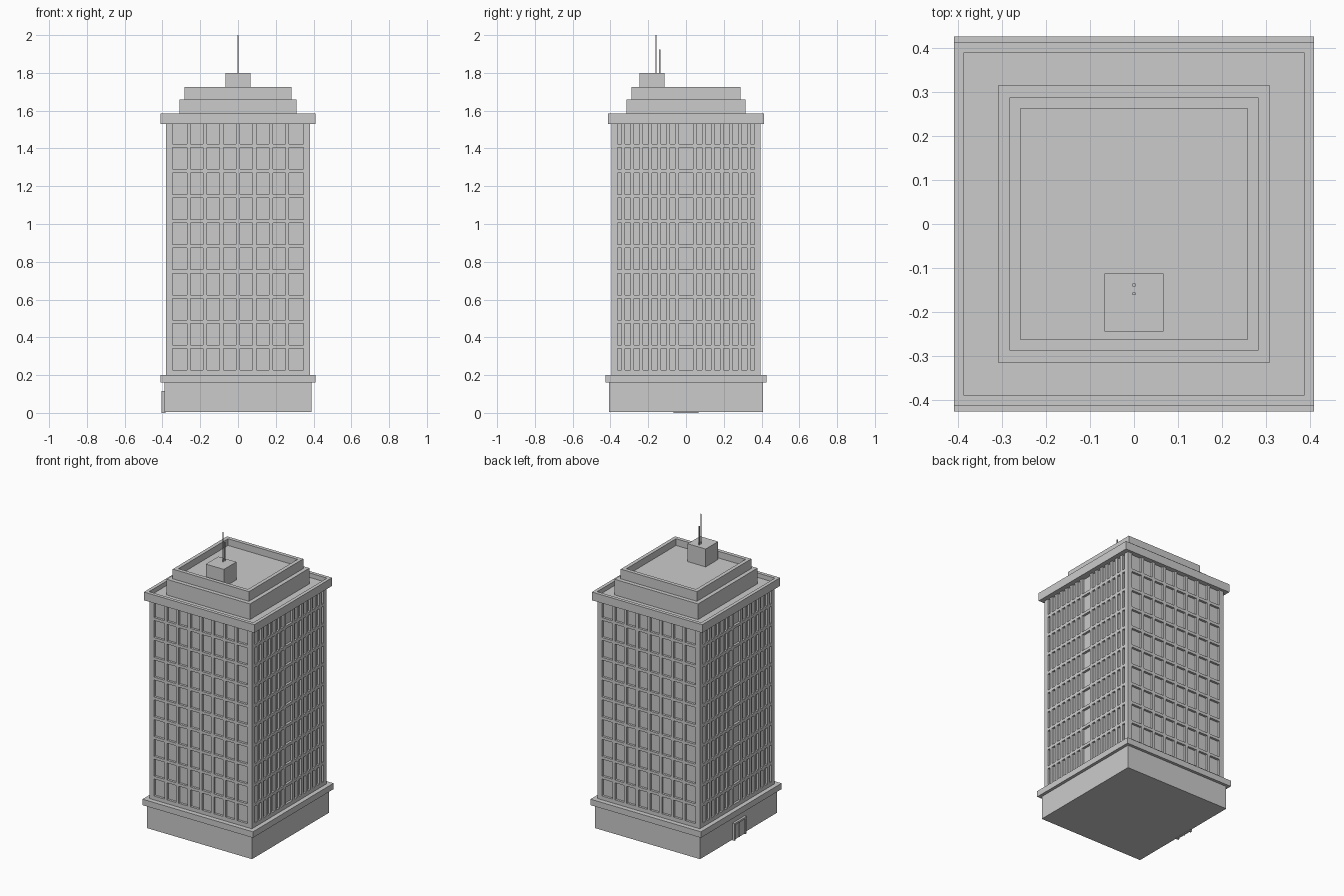
import bpy

if "Cube" in bpy.data.objects:
    bpy.data.objects.remove(bpy.data.objects["Cube"])

def add_mesh(name, verts, faces):
    me = bpy.data.meshes.new(name)
    me.from_pydata(verts, [], faces)
    ob = bpy.data.objects.new(name, me)
    bpy.context.collection.objects.link(ob)
    return ob

def boxes(name, items):
    """One object from boxes given as (x0, x1, y0, y1, z0, z1)."""
    verts, faces = [], []
    for x0, x1, y0, y1, z0, z1 in items:
        n = len(verts)
        verts += [(x, y, z) for z in (z0, z1)
                  for x, y in ((x0, y0), (x1, y0), (x1, y1), (x0, y1))]
        faces += [tuple(n + i for i in f) for f in
                  ((3, 2, 1, 0), (4, 5, 6, 7), (0, 1, 5, 4),
                   (1, 2, 6, 5), (2, 3, 7, 6), (3, 0, 4, 7))]
    return add_mesh(name, verts, faces)

def tray(name, hx, hy, z0, z1, rim, depth):
    """Solid block whose top is sunk inside a parapet rim."""
    rings = [(hx, hy, z0), (hx, hy, z1), (hx - rim, hy - rim, z1),
             (hx - rim, hy - rim, z1 - depth)]
    verts = [(sx * x, sy * y, z) for x, y, z in rings
             for sx, sy in ((-1, -1), (1, -1), (1, 1), (-1, 1))]
    faces = [(3, 2, 1, 0), (12, 13, 14, 15)]
    for r in range(3):
        for i in range(4):
            j = (i + 1) % 4
            faces.append((4*r + i, 4*r + j, 4*r + 4 + j, 4*r + 4 + i))
    return add_mesh(name, verts, faces)

HX, HY, D = 0.38, 0.395, 0.015      # shaft half sizes, window depth
Z0, Z1, FLOORS = 0.20, 1.53, 10

# Podium, ledge and entrance
boxes("podium", [(-0.39, 0.39, -0.408, 0.408, 0.004, 0.16)])
boxes("podium_ledge", [(-0.41, 0.41, -0.427, 0.427, 0.16, 0.20)])
boxes("door_frame", [(-0.405, -0.385, -0.065, -0.053, 0, 0.115),
                     (-0.405, -0.385, 0.053, 0.065, 0, 0.115),
                     (-0.405, -0.385, -0.053, 0.053, 0.103, 0.115)])
boxes("door", [(-0.396, -0.385, -0.053, 0.053, 0, 0.103),
               (-0.400, -0.394, -0.004, 0.004, 0, 0.103)])

# Recessed window wall and corner piers
boxes("window_wall", [(-HX + D, HX - D, -HY + D, HY - D, Z0, Z1)])
corner = 0.032
boxes("corner_piers", [(min(sx*HX, sx*(HX - corner)), max(sx*HX, sx*(HX - corner)),
                        min(sy*HY, sy*(HY - corner)), max(sy*HY, sy*(HY - corner)), Z0, Z1)
                       for sx in (-1, 1) for sy in (-1, 1)])

# Vertical piers: 8 bays on front and back, 16 narrower bays on the sides
wx, wy = HX - corner, HY - corner
front_x = [-wx + 2 * wx * i / 8 for i in range(1, 8)]
side_y = [s * (0.047 + 0.0475 * i) for s in (-1, 1) for i in range(7)]
piers = []
for s in (-1, 1):
    yo, yi = s * HY, s * (HY - D - 0.003)
    xo, xi = s * HX, s * (HX - D - 0.003)
    piers += [(x - 0.01, x + 0.01, min(yo, yi), max(yo, yi), Z0, Z1) for x in front_x]
    piers += [(min(xo, xi), max(xo, xi), y - 0.01, y + 0.01, Z0, Z1) for y in side_y]
boxes("window_piers", piers)

# Floor bands wrapping the shaft
fh = (Z1 - Z0) / FLOORS
bands = []
for i in range(FLOORS):
    z = Z0 + i * fh + 0.018
    for s in (-1, 1):
        yo, yi = s * HY, s * (HY - D - 0.003)
        xo, xi = s * HX, s * (HX - D - 0.003)
        za = Z0 if i == 0 else z - 0.011
        bands.append((-wx, wx, min(yo, yi), max(yo, yi), za, z + 0.008))
        bands.append((min(xo, xi), max(xo, xi), -wy, wy, za, z + 0.008))
boxes("floor_bands", bands)

# Cornice and stepped roof tiers
tray("cornice", 0.41, 0.413, 1.53, 1.585, 0.023, 0.03)
boxes("lower_roof_tier", [(-0.31, 0.31, -0.315, 0.315, 1.55, 1.66)])
tray("upper_roof_tier", 0.283, 0.288, 1.66, 1.725, 0.025, 0.045)

# Plant room and antennas
boxes("plant_room", [(-0.067, 0.067, -0.245, -0.113, 1.675, 1.80)])
boxes("antennas", [(-0.003, 0.003, -0.162, -0.156, 1.80, 2.0),
                   (-0.003, 0.003, -0.142, -0.136, 1.80, 1.925)])
